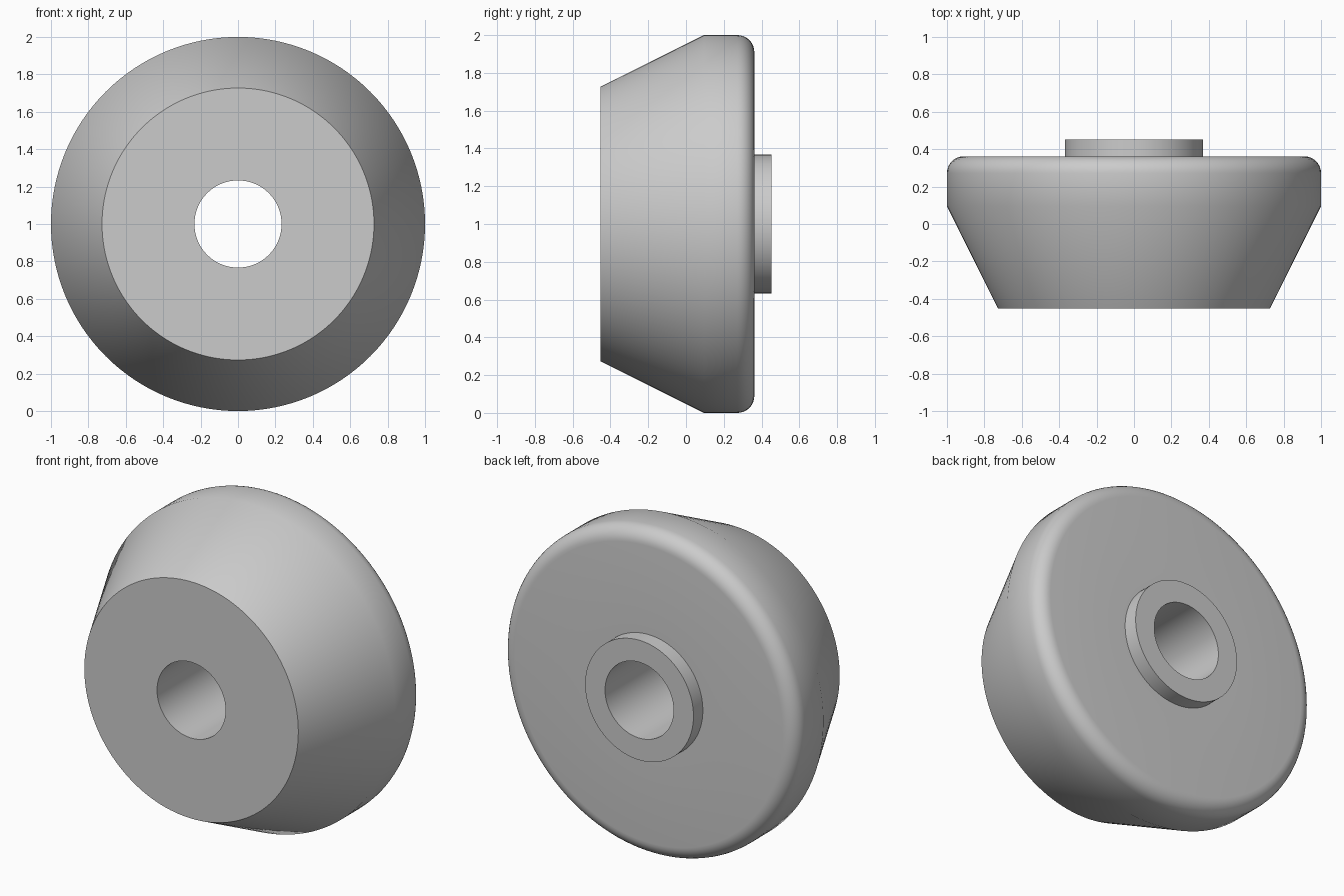
import bpy, bmesh, math

cube = bpy.data.objects.get("Cube")
if cube:
    bpy.data.objects.remove(cube, do_unlink=True)

SIDES = 128
BORE = 0.233
FILLET = 0.09
BACK = 0.362

# Single grey finish
grey = bpy.data.materials.new("plain_grey")
grey.use_nodes = True
colour = (0.6, 0.6, 0.6, 1)
grey.diffuse_color = colour
grey.node_tree.nodes["Principled BSDF"].inputs["Base Color"].default_value = colour

# Closed section (radius, y): bore, front face, cone, rim, rounded edge, back hub
profile = [(BORE, -0.453), (0.727, -0.453), (1, 0.095)]
for i in range(9):
    a = math.radians(90) * i / 8
    profile.append((1 - FILLET + FILLET * math.cos(a),
                    BACK - FILLET + FILLET * math.sin(a)))
profile += [(0.368, BACK), (0.368, 0.453), (BORE, 0.453)]

# Revolve the section around the front-to-back axis
bm = bmesh.new()
rings = []
for s in range(SIDES):
    t = 2 * math.pi * s / SIDES
    rings.append([bm.verts.new((r * math.cos(t), y, 1 + r * math.sin(t)))
                  for r, y in profile])
for s in range(SIDES):
    here, there = rings[s], rings[(s + 1) % SIDES]
    for i in range(len(profile)):
        j = (i + 1) % len(profile)
        bm.faces.new((here[i], here[j], there[j], there[i]))
bmesh.ops.recalc_face_normals(bm, faces=bm.faces)

mesh = bpy.data.meshes.new("tapered_wheel")
bm.to_mesh(mesh)
bm.free()
mesh.materials.append(grey)
wheel = bpy.data.objects.new("tapered_wheel", mesh)
bpy.context.collection.objects.link(wheel)

# Smooth round surfaces, crisp face edges
bpy.context.view_layer.objects.active = wheel
wheel.select_set(True)
bpy.ops.object.shade_smooth_by_angle(angle=math.radians(30))
